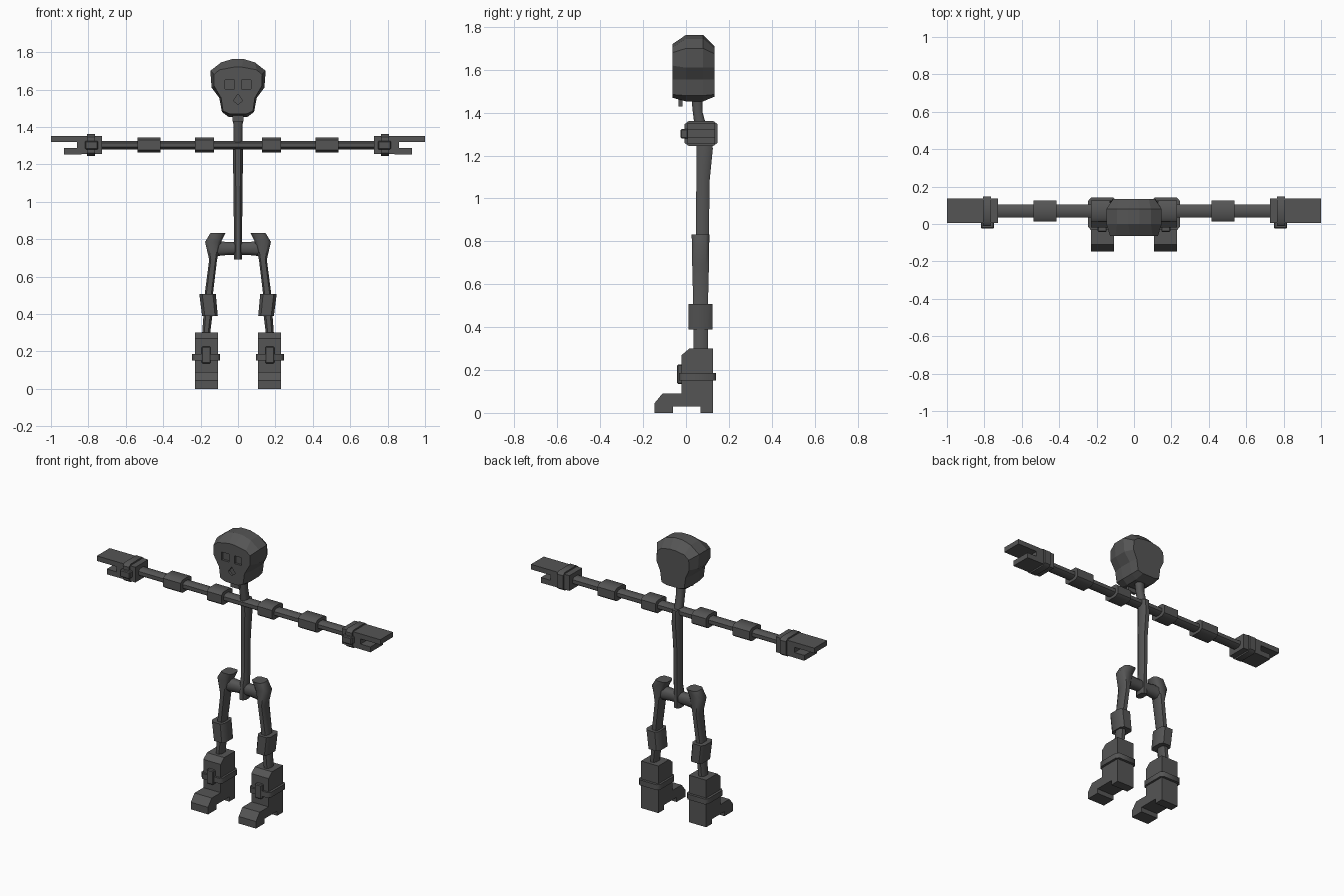
import bpy, bmesh
from math import radians
from mathutils import Vector

if "Cube" in bpy.data.objects:
    bpy.data.objects.remove(bpy.data.objects["Cube"])

YC = 0.07    # depth of the limb line
ZA = 1.303   # height of the arms

dark = bpy.data.materials.new("dark_grey")
dark.diffuse_color = (0.09, 0.09, 0.09, 1)
dark.use_nodes = True
dark.node_tree.nodes["Principled BSDF"].inputs["Base Color"].default_value = dark.diffuse_color


def finish(name, bm, mirror=False, smooth=True):
    bmesh.ops.recalc_face_normals(bm, faces=bm.faces)
    me = bpy.data.meshes.new(name)
    bm.to_mesh(me)
    bm.free()
    me.materials.append(dark)
    ob = bpy.data.objects.new(name, me)
    bpy.context.collection.objects.link(ob)
    if mirror:
        m = ob.modifiers.new("mirror", 'MIRROR')
        m.use_mirror_merge = False
    if smooth:
        bpy.ops.object.select_all(action='DESELECT')
        ob.select_set(True)
        bpy.context.view_layer.objects.active = ob
        bpy.ops.object.shade_smooth_by_angle(angle=radians(50))
    return ob


def loft(name, rings, mirror=False, smooth=False):
    """Skin a list of equal-length point rings and cap both ends."""
    bm = bmesh.new()
    vs = [[bm.verts.new(p) for p in r] for r in rings]
    n = len(vs[0])
    for a, b in zip(vs, vs[1:]):
        for i in range(n):
            bm.faces.new((a[i], a[(i + 1) % n], b[(i + 1) % n], b[i]))
    bm.faces.new(vs[0])
    bm.faces.new(vs[-1])
    return finish(name, bm, mirror, smooth)


def octagon(a, b, cut):
    k, c = a * (1 - cut), b * (1 - cut)
    return [(a, c), (k, b), (-k, b), (-a, c), (-a, -c), (-k, -b), (k, -b), (a, -c)]


def tube(name, stations, axis='z', cut=0.5, mirror=False, smooth=True):
    """Stations are (x, y, z, half width, half depth); the axis is z or x."""
    rings = []
    for x, y, z, a, b in stations:
        if axis == 'z':
            rings.append([(x + u, y + v, z) for u, v in octagon(a, b, cut)])
        else:
            rings.append([(x, y + v, z + u) for u, v in octagon(a, b, cut)])
    return loft(name, rings, mirror, smooth)


def box(name, lo, hi, mirror=True, bevel=0.0):
    bm = bmesh.new()
    bmesh.ops.create_cube(bm, size=1)
    lo, hi = Vector(lo), Vector(hi)
    for v in bm.verts:
        v.co = Vector([(lo[i] + hi[i]) / 2 + v.co[i] * (hi[i] - lo[i]) for i in range(3)])
    if bevel:
        bmesh.ops.bevel(bm, geom=list(bm.edges), offset=bevel, segments=1, affect='EDGES')
    return finish(name, bm, mirror, False)


# skull: front outline lofted through the depth
def skull_ring(y, half):
    return [(x, y, z) for x, z in half] + [(-x, y, z) for x, z in reversed(half)]


front = [(0.02, 1.72), (0.10, 1.705), (0.128, 1.68), (0.128, 1.62), (0.09, 1.555), (0.08, 1.485), (0.045, 1.47)]
full = [(0.03, 1.763), (0.09, 1.745), (0.148, 1.70), (0.141, 1.61), (0.10, 1.555), (0.086, 1.48), (0.05, 1.453)]
back = [(0.02, 1.71), (0.08, 1.70), (0.112, 1.675), (0.115, 1.61), (0.09, 1.555), (0.08, 1.485), (0.045, 1.475)]
skull = loft("skull", [skull_ring(-0.064, front), skull_ring(0.0, full),
                       skull_ring(0.08, full), skull_ring(0.133, back)])

# eye and nose recesses
eyes = box("eye_cutter", (0.02, -0.1, 1.602), (0.07, -0.05, 1.652))
nose_pts = [(0, 1.575), (0.025, 1.54), (0, 1.52), (-0.025, 1.54)]
nose = loft("nose_cutter", [[(x, y, z) for x, z in nose_pts] for y in (-0.1, -0.05)])
for cutter in (eyes, nose):
    m = skull.modifiers.new("recess", 'BOOLEAN')
    m.operation = 'DIFFERENCE'
    m.solver = 'EXACT'
    m.object = cutter
    cutter.hide_render = True
    cutter.hide_set(True)

# chin, neck, spine and pelvis
box("chin", (-0.03, -0.034, 1.43), (0.03, -0.016, 1.47), mirror=False)
tube("neck", [(0, 0.05, 1.48, .03, .026), (0, 0.055, 1.40, .024, .023), (0, 0.075, 1.30, .024, .03)])
tube("spine", [(0, 0.085, 1.32, .025, .036), (0, 0.087, 1.23, .027, .038), (0, 0.079, 1.08, .024, .031),
               (0, 0.077, 0.83, .022, .03), (0, 0.070, 0.78, .022, .036), (0, 0.068, 0.69, .022, .036)])
tube("pelvis", [(-.13, YC, .75, .042, .034), (-.05, YC, .75, .034, .03),
                (.05, YC, .75, .034, .03), (.13, YC, .75, .042, .034)], 'x')

# arms with shoulder and elbow blocks
tube("arm", [(-.76, YC, ZA, .023, .034), (.76, YC, ZA, .023, .034)], 'x')
for name, x0, x1 in (("shoulder", .127, .23), ("elbow", .415, .538)):
    tube(name, [(x0, YC, ZA, .041, .056), (x1, YC, ZA, .041, .056)], 'x', 0.35, True)

# hands: slotted mitten profile swept across the depth
hand = [(.728, 1.255), (.728, 1.352), (1.0, 1.352), (1.0, 1.32), (.86, 1.32),
        (.86, 1.287), (.93, 1.287), (.93, 1.253)]
loft("hand", [[(x, y, z) for x, z in hand] for y in (.006, .135)], True)
tube("wrist_strap", [(.765, YC, ZA, .058, .077), (.808, YC, ZA, .058, .077)], 'x', 0.25, True)
box("wrist_buckle", (.748, -.025, 1.28), (.818, .01, 1.325), bevel=0.005)

# legs
tube("thigh", [(.158, .068, .49, .022, .034), (.133, .068, .69, .021, .039),
               (.133, .068, .785, .043, .04), (.107, .068, .833, .04, .042)], cut=0.4, mirror=True)
tube("knee", [(.150, .068, .39, .042, .056), (.163, .068, .508, .044, .056)], cut=0.35, mirror=True)
tube("shin", [(.172, .068, .28, .021, .034), (.16, .068, .40, .024, .034)], mirror=True)

# boots: side profile swept across the width
boot = [(-.02, .27), (.015, .30), (.125, .30), (.125, 0), (.067, 0), (.067, .03),
        (-.06, .03), (-.06, 0), (-.147, 0), (-.147, .045), (-.11, .09), (-.02, .09)]
loft("boot", [[(x, y, z) for y, z in boot] for x in (.108, .23)], True)
tube("ankle_strap", [(.17, .054, .152, .075, .087), (.17, .054, .186, .075, .087)], 'z', 0.2, True)
box("ankle_buckle", (.146, -.042, .135), (.194, -.01, .225), bevel=0.005)
